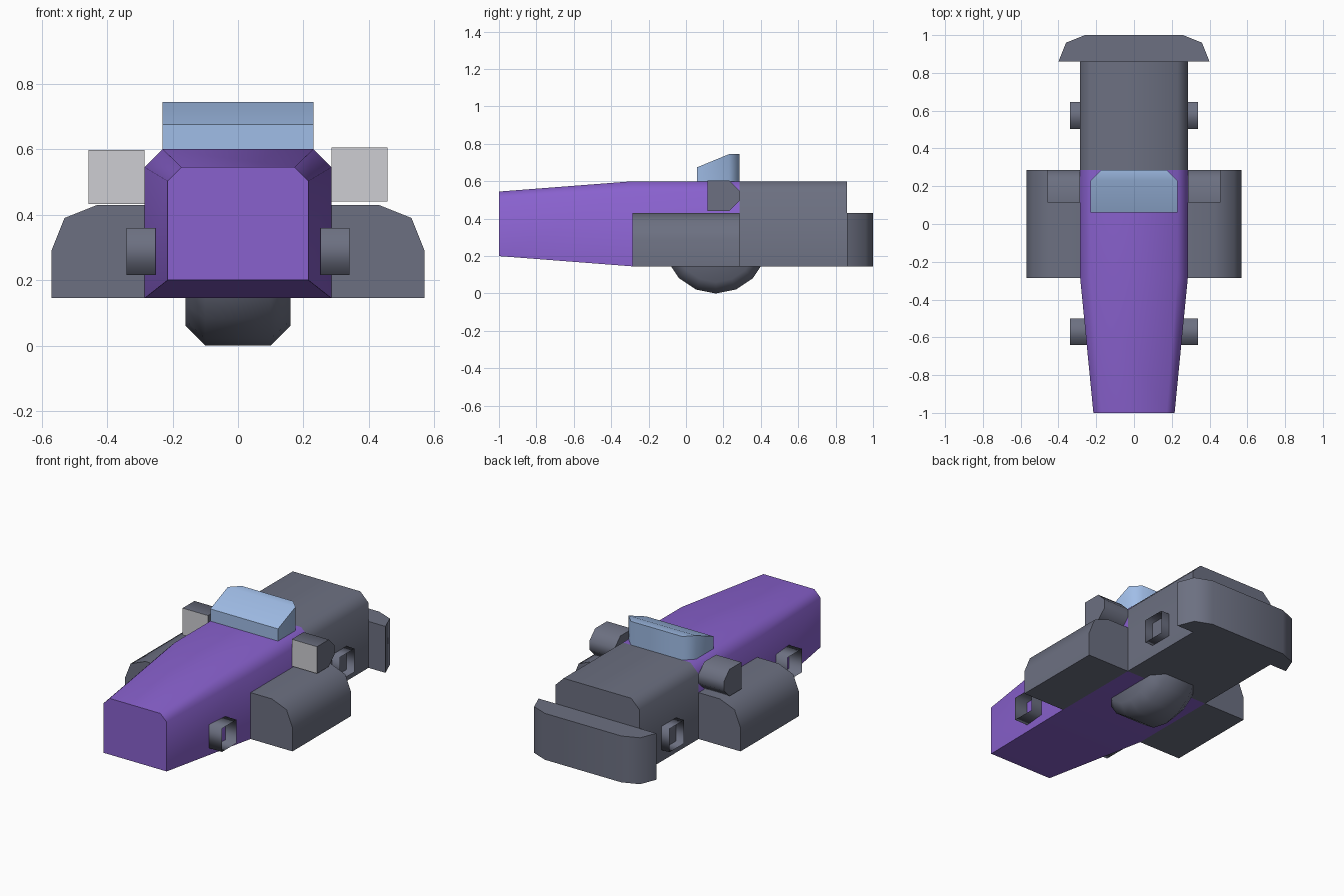
import bpy, bmesh, math

if "Cube" in bpy.data.objects:
    bpy.data.objects.remove(bpy.data.objects["Cube"])


def srgb(*c):
    return [((v / 255 + 0.055) / 1.055) ** 2.4 for v in c] + [1.0]


def material(name, *c):
    m = bpy.data.materials.new(name)
    m.diffuse_color = srgb(*c)
    m.use_nodes = True
    m.node_tree.nodes["Principled BSDF"].inputs["Base Color"].default_value = m.diffuse_color
    return m


PURPLE = material("purple paint", 137, 97, 206)
GREY = material("slate grey", 108, 112, 129)
BLUE = material("windscreen blue", 160, 189, 231)
LIGHT = material("pale lamp", 205, 205, 210)


def loft(name, rings, mats, caps=True, angle=50, rule=None, split=None):
    """Skin a row of equal-length rings, optionally capping both ends."""
    bm = bmesh.new()
    vs = [[bm.verts.new(p) for p in ring] for ring in rings]
    n = len(rings[0])
    for a, b in zip(vs, vs[1:]):
        for i in range(n):
            j = (i + 1) % n
            bm.faces.new((a[i], a[j], b[j], b[i]))
    if caps:
        bm.faces.new(vs[0])
        bm.faces.new(vs[-1])
    if split:
        bmesh.ops.connect_verts(bm, verts=[vs[-1][i] for i in split])
    bmesh.ops.recalc_face_normals(bm, faces=bm.faces[:])
    for f in bm.faces:
        f.smooth = True
        if rule:
            f.material_index = rule(f)
    me = bpy.data.meshes.new(name)
    bm.to_mesh(me)
    bm.free()
    for m in mats:
        me.materials.append(m)
    me.set_sharp_from_angle(angle=math.radians(angle))
    ob = bpy.data.objects.new(name, me)
    bpy.context.collection.objects.link(ob)
    return ob


# Body: chamfered section, tapering nose, purple front and grey tail
def section(y, w, z0, z1, c):
    half = [(w, z0), (w, z1 - c), (w - c, z1)]
    pts = half + [(-x, z) for x, z in reversed(half)]
    return [(x, y, z) for x, z in pts]


FULL = (0.285, 0.145, 0.6, 0.055)
loft("body", [section(-1, 0.215, 0.2, 0.545, 0.042), section(-0.285, *FULL),
              section(0.285, *FULL), section(0.86, *FULL)],
     [PURPLE, GREY], rule=lambda f: int(f.calc_center_median().y > 0.285))

# Rear bumper: plan outline with bevelled back corners
half = [(0.4, 0.86), (0.36, 0.96), (0.26, 1.0)]
outline = half + [(-x, y) for x, y in reversed(half)]
loft("rear_bumper", [[(x, y, z) for x, y in outline] for z in (0.145, 0.43)], [GREY])

# Windscreen: sloping front, bevelled rear corners
outline = [(-0.23, 0.06), (0.23, 0.06), (0.23, 0.23),
           (0.175, 0.285), (-0.175, 0.285), (-0.23, 0.23)]
loft("windscreen", [[(x, y, 0.6) for x, y in outline],
                    [(x, y, 0.675 if y < 0.1 else 0.745) for x, y in outline]],
     [BLUE], split=(2, 5))

pod = [(0.285, 0.145), (0.57, 0.145), (0.57, 0.29), (0.53, 0.39), (0.43, 0.43), (0.285, 0.43)]
lamp = [(0.115, 0.0), (0.23, 0.0), (0.285, 0.055), (0.285, 0.11), (0.23, 0.165), (0.115, 0.165)]
for s, side in ((-1, "left"), (1, "right")):
    # Side pods with rounded shoulders
    loft(side + "_side_pod", [[(s * x, y, z) for x, z in pod] for y in (-0.285, 0.285)], [GREY])

    # Lamps with a pale front face
    z0 = 0.44 if s > 0 else 0.433
    loft(side + "_lamp", [[(s * x, y, z0 + z) for y, z in lamp] for x in (0.285, 0.457)],
         [GREY, LIGHT], rule=lambda f: int(f.normal.y < -0.9))

    # Open square axle sleeves
    for end, y in (("front", -0.57), ("rear", 0.575)):
        sq = [(-1, -1), (1, -1), (1, 1), (-1, 1)]
        loft(f"{side}_{end}_axle_sleeve",
             [[(s * x, y + a * 0.071, 0.288 + b * 0.072) for a, b in sq] for x in (0.252, 0.34)],
             [GREY], caps=False, angle=180)

# Belly wheel with bevelled rims
N = 16
loft("belly_wheel",
     [[(x, 0.16 + r * math.sin(2 * math.pi * i / N), 0.28 - r * math.cos(2 * math.pi * i / N))
       for i in range(N)]
      for x, r in ((-0.16, 0.22), (-0.1, 0.28), (0.1, 0.28), (0.16, 0.22))], [GREY])
